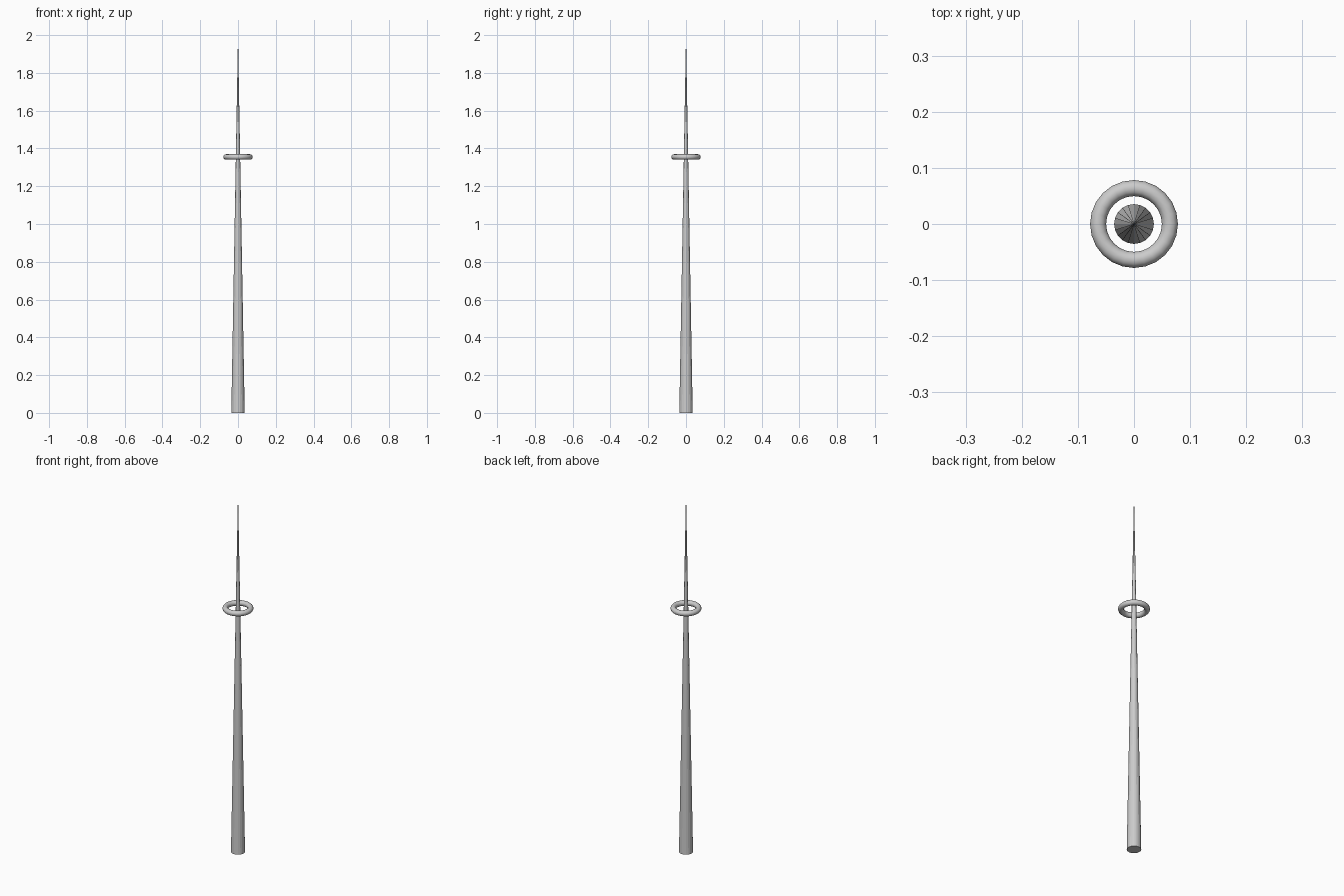
import bpy

if "Cube" in bpy.data.objects:
    bpy.data.objects.remove(bpy.data.objects["Cube"])

# tapering shaft running from the ground to a fine point
bpy.ops.mesh.primitive_cone_add(vertices=20, radius1=0.0355, radius2=0.0,
                                depth=2.0, location=(0, 0, 1.0))
bpy.context.object.name = "tapered_shaft"

# floating guard ring around the shaft
bpy.ops.mesh.primitive_torus_add(major_segments=24, minor_segments=12,
                                 major_radius=0.064, minor_radius=0.0143,
                                 location=(0, 0, 1.355))
ring = bpy.context.object
ring.name = "guard_ring"
bpy.ops.object.shade_smooth()
